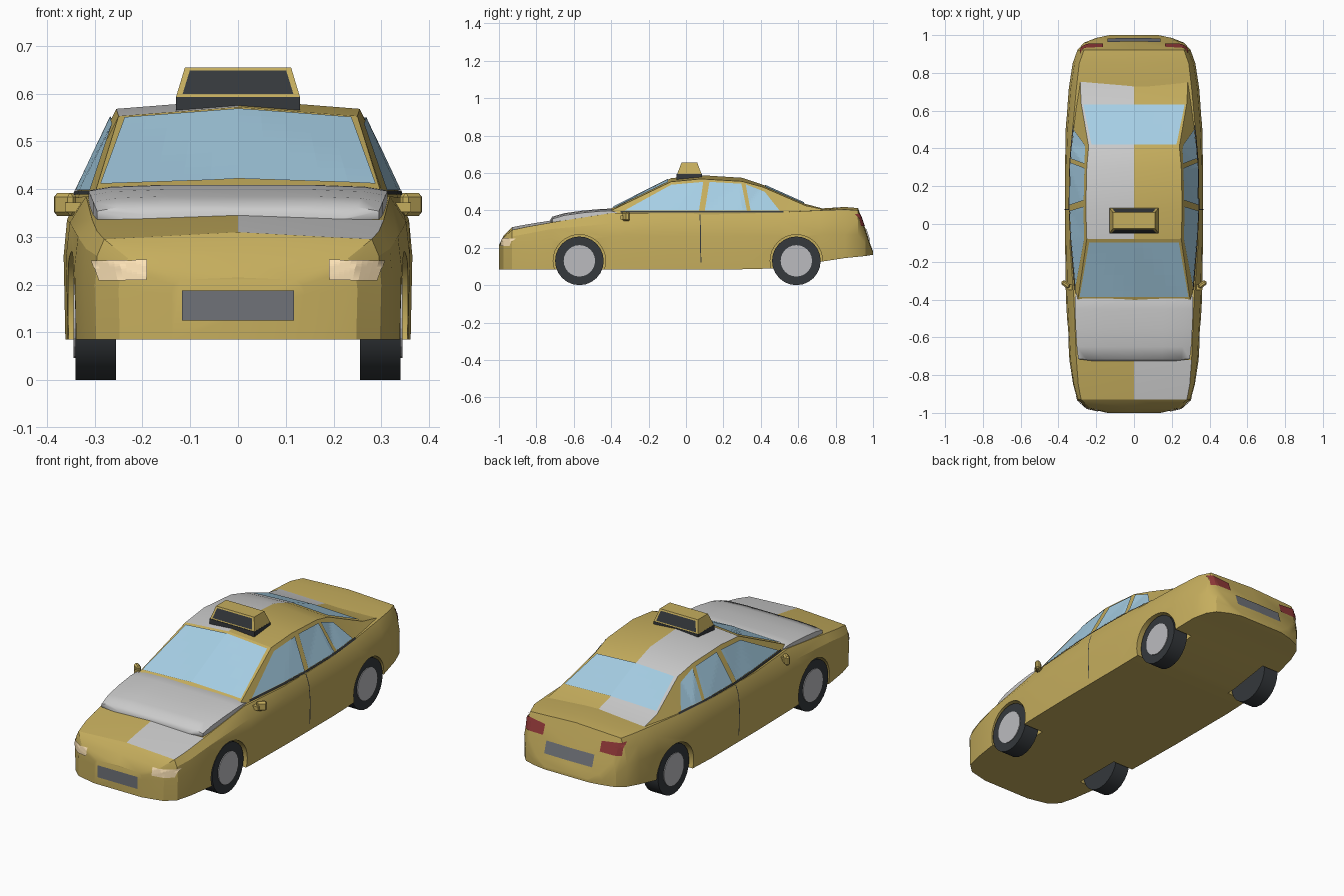
import bpy, bmesh, math
from mathutils import Vector, Matrix
from mathutils.bvhtree import BVHTree

if "Cube" in bpy.data.objects:
    bpy.data.objects.remove(bpy.data.objects["Cube"])


def material(name, rgb):
    m = bpy.data.materials.new(name)
    m.diffuse_color = (*rgb, 1)
    m.use_nodes = True
    m.node_tree.nodes["Principled BSDF"].inputs["Base Color"].default_value = m.diffuse_color
    return m


YELLOW = material("mustard_paint", (0.56, 0.42, 0.11))
GREY = material("bare_panel", (0.8, 0.8, 0.8))
GLASS = material("glass", (0.38, 0.62, 0.78))
BLACK = material("rubber", (0.035, 0.04, 0.045))
DARK = material("dark_plate", (0.16, 0.17, 0.19))
HUB = material("hub_grey", (0.5, 0.5, 0.52))
LAMP = material("headlamp", (1.0, 0.78, 0.48))
RED = material("tail_lamp", (0.28, 0.04, 0.04))


def to_object(name, bm, *mats):
    me = bpy.data.meshes.new(name)
    bm.to_mesh(me)
    bm.free()
    ob = bpy.data.objects.new(name, me)
    bpy.context.collection.objects.link(ob)
    for m in mats:
        me.materials.append(m)
    return ob


def smooth(ob, angle):
    bpy.ops.object.select_all(action='DESELECT')
    ob.select_set(True)
    bpy.context.view_layer.objects.active = ob
    bpy.ops.object.shade_smooth_by_angle(angle=math.radians(angle))


def loft(name, stations, mats, grey=None):
    """Skin mirrored half sections (bottom to top) along y; returns object and its BVH."""
    bm = bmesh.new()
    rings = []
    for y, half in stations:
        pts = half + [(-x, z) for x, z in reversed(half) if x > 0]
        rings.append([bm.verts.new((x, y, z)) for x, z in pts])
    n = len(rings[0])
    for a, b in zip(rings, rings[1:]):
        for i in range(n):
            j = (i + 1) % n
            bm.faces.new((a[i], a[j], b[j], b[i]))
    bm.faces.new(rings[0])
    bm.faces.new(rings[-1])
    bmesh.ops.recalc_face_normals(bm, faces=bm.faces)
    for f in bm.faces:
        if grey and grey(f.calc_center_median(), f.normal):
            f.material_index = 1
    tree = BVHTree.FromBMesh(bm)
    return to_object(name, bm, *mats), tree


def pane(name, tree, quad, axis, sign, mat, flip=1, n=10, lift=0.005):
    """Project a four-cornered patch along an axis onto a surface."""
    d = Vector((0, 0, 0))
    d[axis] = -sign
    q = [Vector(c) for c in quad]
    bm = bmesh.new()
    grid = []
    for i in range(n + 1):
        row = []
        for j in range(n + 1):
            u, v = i / n, j / n
            a, b = q[0].lerp(q[1], u).lerp(q[3].lerp(q[2], u), v)
            o = [(sign * 3, a, b), (flip * a, sign * 3, b), (a, b, sign * 3)][axis]
            hit, nor, _, _ = tree.ray_cast(Vector(o), d)
            if hit is None:
                o = Vector(o)
                o[axis] = sign * 0.3
                hit, nor, _, _ = tree.find_nearest(o)
            row.append(bm.verts.new(hit + nor * lift))
        grid.append(row)
    for r, s in zip(grid, grid[1:]):
        for j in range(n):
            f = bm.faces.new((r[j], s[j], s[j + 1], r[j + 1]))
            f.normal_update()
            if f.normal.dot(d) > 0:
                f.normal_flip()
    return to_object(name, bm, mat)


def cylinder(name, r, x0, x1, y, z, mat=None, sides=24):
    bm = bmesh.new()
    m = Matrix.Translation(((x0 + x1) / 2, y, z)) @ Matrix.Rotation(math.pi / 2, 4, 'Y')
    bmesh.ops.create_cone(bm, cap_ends=True, segments=sides, radius1=r, radius2=r,
                          depth=abs(x1 - x0), matrix=m)
    return to_object(name, bm, *([mat] if mat else []))


# Lower body: y, half width, bottom, waist z, shoulder x/z, top edge x/z, centre z
hull = [
    (-1.0, .14, .085, .18, .135, .20, .12, .21, .215),
    (-.975, .25, .085, .19, .245, .235, .23, .255, .265),
    (-.93, .30, .085, .20, .295, .26, .28, .295, .31),
    (-.85, .322, .085, .22, .318, .275, .295, .312, .325),
    (-.72, .342, .085, .24, .335, .30, .305, .335, .346),
    (-.40, .36, .085, .26, .352, .33, .318, .385, .395),
    (-.10, .365, .085, .26, .358, .335, .34, .382, .39),
    (.30, .365, .085, .26, .358, .335, .34, .382, .39),
    (.50, .362, .09, .26, .352, .345, .325, .39, .40),
    (.72, .345, .125, .27, .335, .35, .305, .40, .41),
    (.85, .325, .145, .27, .315, .35, .29, .405, .418),
    (.92, .30, .152, .27, .285, .35, .265, .40, .412),
    (.96, .265, .156, .22, .255, .26, .245, .285, .30),
    (.985, .20, .16, .185, .195, .20, .18, .21, .22),
    (1.0, .13, .162, .168, .128, .172, .125, .176, .18)]
body, body_tree = loft(
    "body",
    [(y, [(w * .99, zb), (w, zm), (ws, zs), (wt, zt), (0, zc)])
     for y, w, zb, zm, ws, zs, wt, zt, zc in hull],
    (YELLOW, GREY),
    lambda c, n: c.x > 0 and -.93 < c.y < -.72 and n.z > .9)

# Cabin: y, belt x, roof edge x/z, roof centre z
roof = [(-.42, .305, .30, .39, .40), (-.08, .334, .25, .553, .572),
        (.08, .342, .255, .568, .588), (.30, .340, .25, .555, .574),
        (.41, .332, .24, .525, .537), (.64, .31, .28, .425, .434),
        (.76, .295, .285, .40, .402)]
cabin, cabin_tree = loft(
    "cabin",
    [(y, [(wb, .35), (wb, .385), (we, ze), (0, zc)]) for y, wb, we, ze, zc in roof],
    (YELLOW, GREY),
    lambda c, n: c.x < 0 and c.y > -.1 and n.z > .75)

# Raised bonnet panel
bonnet, _ = loft(
    "bonnet",
    [(y, [(w, zb), (w, z - .012), (w * .85, z - .004), (w * .5, z), (0, z)])
     for y, w, zb, z in [(-.725, .22, .335, .350), (-.715, .295, .325, .366),
                         (-.65, .303, .325, .385), (-.55, .309, .33, .399),
                         (-.45, .313, .34, .408), (-.40, .313, .35, .409),
                         (-.365, .308, .36, .400)]], ())
smooth(bonnet, 50)

# Wheels and wheel arches
for y, place in ((-.57, "front"), (.59, "rear")):
    for s, side in ((1, "right"), (-1, "left")):
        cut = cylinder("arch_cutter", .14, s * .235, s * .5, y, .13, sides=32)
        cut.hide_render = True
        mod = body.modifiers.new("arch", 'BOOLEAN')
        mod.operation, mod.solver, mod.object = 'DIFFERENCE', 'EXACT', cut
        bpy.context.view_layer.objects.active = body
        bpy.ops.object.modifier_apply(modifier=mod.name)
        bpy.data.objects.remove(cut)
        smooth(cylinder(f"{place}_{side}_tyre", .13, s * .255, s * .34, y, .13, BLACK), 30)
        cylinder(f"{place}_{side}_hub", .084, s * .30, s * .344, y, .13, HUB)
smooth(body, 22)
smooth(cabin, 15)

# Windscreen and rear window
pane("windscreen", cabin_tree, [(-.288, -.385), (.288, -.385), (.237, -.095), (-.237, -.095)], 2, 1, GLASS)
pane("rear_window", cabin_tree, [(-.225, .42), (.225, .42), (.268, .63), (-.268, .63)], 2, 1, GLASS)

side_glass = {
    "front_window": [(-.33, .396), (.07, .396), (.092, .55), (-.078, .535)],
    "rear_door_window": [(.10, .396), (.325, .396), (.296, .54), (.125, .55)],
    "quarter_window": [(.345, .396), (.50, .396), (.42, .497), (.318, .537)]}
for s, side in ((1, "right"), (-1, "left")):
    # Side glazing, belt trim and door seam
    for name, quad in side_glass.items():
        pane(f"{side}_{name}", cabin_tree, quad, 0, s, GLASS)
    pane(f"{side}_belt_trim", cabin_tree, [(-.35, .386), (.52, .386), (.52, .395), (-.35, .395)], 0, s, BLACK)
    pane(f"{side}_door_seam", body_tree, [(.077, .12), (.082, .12), (.078, .378), (.073, .378)],
         0, s, BLACK, lift=.002)
    # Lamps
    pane(f"{side}_headlamp", body_tree, [(.19, .21), (.288, .208), (.303, .25), (.19, .25)], 1, -1, LAMP, s)
    pane(f"{side}_tail_lamp", body_tree, [(.165, .315), (.278, .315), (.282, .38), (.165, .365)], 1, 1, RED, s)
    # Door mirror
    bm = bmesh.new()
    bmesh.ops.create_cube(bm, size=1, matrix=Matrix.Translation((s * .362, -.32, .368))
                          @ Matrix.Rotation(s * math.radians(38), 4, 'Z')
                          @ Matrix.Diagonal((.05, .026, .048, 1)))
    bmesh.ops.bevel(bm, geom=bm.edges[:], offset=.008, segments=1, affect='EDGES')
    to_object(f"{side}_mirror", bm, YELLOW)
    bm = bmesh.new()
    bmesh.ops.create_cube(bm, size=1, matrix=Matrix.Translation((s * .342, -.335, .362))
                          @ Matrix.Diagonal((.04, .03, .02, 1)))
    to_object(f"{side}_mirror_arm", bm, YELLOW)

# Number plates, left blank
pane("front_plate", body_tree, [(-.117, .125), (.117, .125), (.117, .188), (-.117, .188)], 1, -1, DARK)
pane("rear_plate", body_tree, [(-.14, .235), (.14, .235), (.14, .295), (-.14, .295)], 1, 1, DARK)

# Roof sign on a dark foot
loft("sign_foot", [(y, [(.13, .565), (.13, .593), (0, .593)]) for y in (-.05, .085)], (BLACK,))
bm = bmesh.new()
bmesh.ops.create_cube(bm, size=1)
for v in bm.verts:
    top = v.co.z > 0
    v.co = (math.copysign(.111 if top else .13, v.co.x),
            .018 + math.copysign(.042 if top else .066, v.co.y), .655 if top else .592)
sign_tree = BVHTree.FromBMesh(bm)
to_object("roof_sign", bm, YELLOW)
for d, end in ((-1, "front"), (1, "rear")):
    pane(f"sign_{end}_panel", sign_tree, [(-.116, .599), (.116, .599), (.101, .648), (-.101, .648)],
         1, d, BLACK, n=1, lift=.002)
